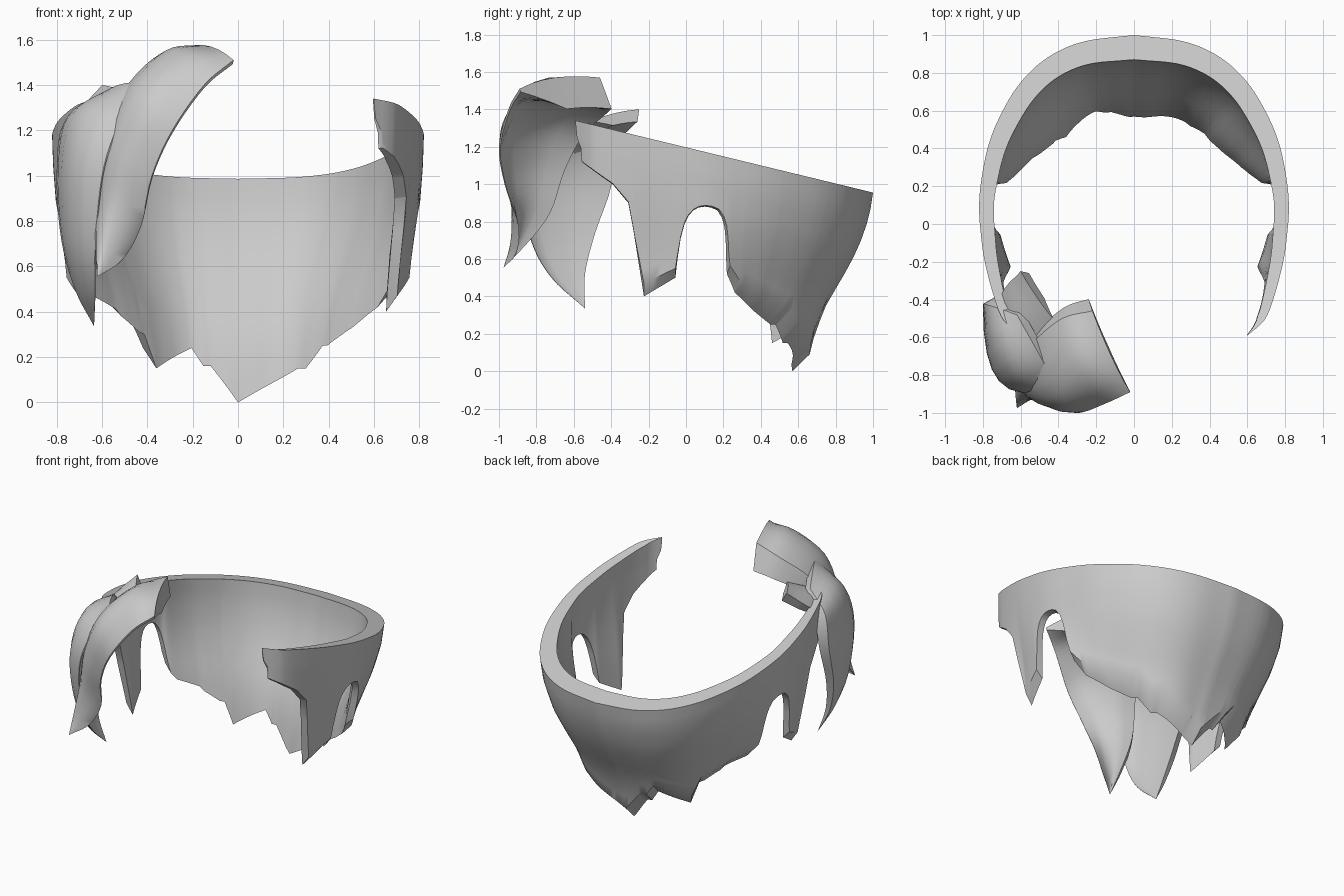
import bpy, bmesh, math
from mathutils import Vector

if "Cube" in bpy.data.objects:
    bpy.data.objects.remove(bpy.data.objects["Cube"])


def lerp(table, t):
    """Piecewise linear lookup in a list of (t, value)."""
    if t <= table[0][0]:
        return table[0][1]
    for (a, va), (b, vb) in zip(table, table[1:]):
        if t <= b:
            return va + (vb - va) * (t - a) / (b - a)
    return table[-1][1]


def spline(pts, steps):
    """Catmull-Rom through a list of vectors."""
    out = []
    n = len(pts)
    for i in range(n - 1):
        p1, p2 = pts[i], pts[i + 1]
        p0 = pts[i - 1] if i else p1 * 2 - p2
        p3 = pts[i + 2] if i + 2 < n else p2 * 2 - p1
        for k in range(steps):
            t = k / steps
            out.append(0.5 * (p1 * 2 + (p2 - p0) * t + (p0 * 2 - p1 * 5 + p2 * 4 - p3) * t * t
                              + (p1 * 3 - p0 - p2 * 3 + p3) * t ** 3))
    return out + [pts[-1]]


def loft(name, rings):
    """Skin closed rings and cap both ends."""
    bm = bmesh.new()
    rows = [[bm.verts.new(p) for p in r] for r in rings]
    n = len(rows[0])
    for a, b in zip(rows, rows[1:]):
        for i in range(n):
            j = (i + 1) % n
            bm.faces.new((a[i], a[j], b[j], b[i]))
    # caps are strips between the outer and inner half of the ring
    for r in (rows[0], rows[-1]):
        for i in range(n // 2 - 1):
            bm.faces.new((r[i], r[i + 1], r[n - 2 - i], r[n - 1 - i]))
    bmesh.ops.remove_doubles(bm, verts=bm.verts, dist=0.0005)
    bmesh.ops.recalc_face_normals(bm, faces=bm.faces)
    me = bpy.data.meshes.new(name)
    bm.to_mesh(me)
    bm.free()
    ob = bpy.data.objects.new(name, me)
    bpy.context.collection.objects.link(ob)
    bpy.ops.object.select_all(action='DESELECT')
    ob.select_set(True)
    bpy.context.view_layer.objects.active = ob
    bpy.ops.object.shade_smooth_by_angle(angle=math.radians(38))
    return ob


# --- Hair band around the back and sides of the head ---
plan = spline([Vector((*p, 0)) for p in [(0, 1), (.27, .965), (.46, .88), (.6, .75), (.7, .59), (.77, .42),
              (.81, .22), (.82, .08), (.81, -.06), (.79, -.2), (.74, -.39), (.69, -.51), (.6, -.59)]], 4)
radius = [(math.degrees(math.atan2(p.x, p.y)), p.length) for p in plan]
END = radius[-1][0]
thick = [(0, .13), (45, .11), (80, .08), (110, .07), (125, .06), (END, .005)]
taper = [(0, .45), (45, .35), (75, .5), (106, .35), (112, .2), (END, 0)]
inset = [(0, 0), (.13, .02), (.3, .08), (.43, .15), (.6, .25), (.75, .31), (.95, .36)]
back_weight = [(0, 1), (30, .94), (42, .87), (52, .76), (62, .6), (68, .46), (74, .31), (82, .22), (94, .2),
               (106, .27), (112, .2), (END, .08)]

# lower edge height by angle: arch over the ear, then the lock in front of it
ear = [(72, .52), (73, .62), (73.5, .7), (74.3, .77), (75.5, .82), (77.5, .86), (80, .875), (82.5, .88),
       (85, .875), (87, .86), (89, .83), (90.5, .79), (92, .71), (93.2, .6), (94, .5), (106, .4), (110, .75),
       (112, .9), (118, 1.0), (126, 1.08), (131, 1.12), (131.5, 1.19), (133.8, 1.25), (END, 1.32)]
edge_right = [(0, 0), (26, .15), (30, .15), (38, .25), (41, .25), (55, .33), (67, .42)] + ear
edge_left = [(0, 0), (11.5, .16), (14.5, .16), (19, .24), (38, .15), (43, .3), (46, .31), (55, .38),
             (57, .41), (69, .47)] + ear


def column(sign, ang, edge):
    a = math.radians(ang)
    d = Vector((sign * math.sin(a), math.cos(a), 0))
    r, th, w = lerp(radius, ang), lerp(thick, ang), lerp(back_weight, ang)
    low = lerp(edge, ang)
    bevel = lerp([(.3, .09), (.5, .05), (.65, .01), (1.3, 0)], low)
    outer, inner = [], []
    for k in range(11):
        v = k / 10
        for lst, bottom, t in ((outer, low + bevel, 0), (inner, low, th * (1 - lerp(taper, ang) * v))):
            # the rim lies on one sloping plane
            top = 1.197 - .242 * d.y * (r - (th if t else 0))
            z = top + (bottom - top) * v
            p = d * (r - w * lerp(inset, top - z) - t)
            # the front ends lean sideways only, so their depth stays put
            if d.y < 0:
                p.y = d.y * r
            p.z = z
            lst.append(p)
    return outer + inner[::-1]


def side(sign, edge):
    angs = {round(END * i / 54, 3) for i in range(54)} | {a for a, _ in edge}
    return [column(sign, a, edge) for a in sorted(angs)]


loft("back_hair_band", side(-1, edge_left)[:0:-1] + side(1, edge_right))


# --- Curved fringe locks: each section is front edge, crest, back edge, thickness ---
def lock(name, sections, tip):
    centre = Vector((-.2, -.45, .9))
    keys = []
    for R, M, L, t in sections:
        R, M, L = Vector(R), Vector(M), Vector(L)
        d = (centre - M).normalized() * t
        outer, inner = [], []
        for k in range(7):
            u = k / 6
            p = R * (2 * (u - .5) * (u - 1)) + M * (4 * u * (1 - u)) + L * (2 * u * (u - .5))
            outer.append(p)
            inner.append(p + d * min(1, .1 + 1.8 * u))
        keys.append(outer + inner[::-1])
    keys.append([Vector(tip)] * 14)
    tracks = [spline([s[i] for s in keys], 5) for i in range(14)]
    loft(name, list(zip(*tracks)))


lock("front_fringe_lock", [
    ((-.02, -.89, 1.51), (-.12, -.70, 1.57), (-.22, -.46, 1.57), .18),
    ((-.15, -.95, 1.40), (-.28, -.77, 1.55), (-.38, -.50, 1.49), .14),
    ((-.29, -1.0, 1.20), (-.43, -.91, 1.38), (-.53, -.62, 1.34), .11),
    ((-.38, -.97, 1.00), (-.54, -.92, 1.13), (-.60, -.71, 1.10), .08),
    ((-.43, -.90, .78), (-.57, -.92, .87), (-.63, -.77, .85), .06),
    ((-.51, -.91, .63), (-.60, -.94, .68), (-.63, -.87, .68), .04)],
    (-.62, -.975, .555))

lock("side_fringe_lock", [
    ((-.44, -.80, 1.41), (-.53, -.64, 1.40), (-.62, -.48, 1.35), .06),
    ((-.54, -.88, 1.20), (-.69, -.73, 1.28), (-.77, -.43, 1.23), .08),
    ((-.60, -.89, 1.00), (-.75, -.77, 1.04), (-.80, -.43, 1.00), .06),
    ((-.63, -.83, .70), (-.74, -.74, .72), (-.78, -.51, .72), .05),
    ((-.63, -.72, .50), (-.69, -.67, .50), (-.72, -.55, .50), .03)],
    (-.635, -.54, .335))

lock("inner_fringe_lock", [
    ((-.43, -.50, 1.34), (-.52, -.38, 1.38), (-.60, -.25, 1.40), .08),
    ((-.54, -.66, 1.25), (-.64, -.53, 1.29), (-.70, -.37, 1.28), .05)],
    (-.73, -.58, 1.15))
